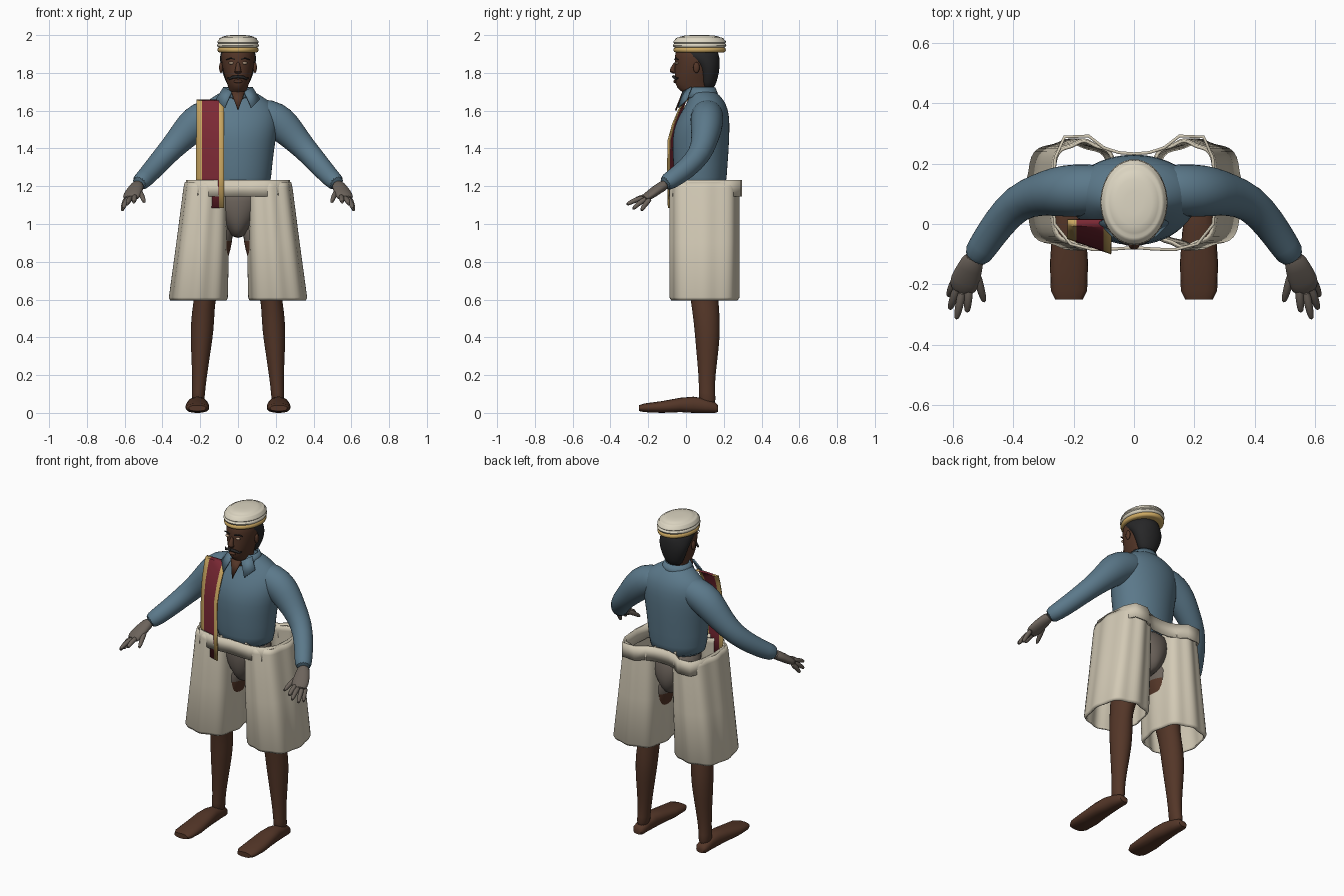
import bpy, bmesh, math
from mathutils import Vector

cube = bpy.data.objects.get("Cube")
if cube:
    bpy.data.objects.remove(cube, do_unlink=True)


def material(name, *rgb):
    m = bpy.data.materials.new(name)
    m.use_nodes = True
    m.diffuse_color = (*rgb, 1)
    shader = m.node_tree.nodes["Principled BSDF"]
    shader.inputs["Base Color"].default_value = (*rgb, 1)
    shader.inputs["Roughness"].default_value = 0.8
    return m


SHIRT = material("shirt blue", .105, .19, .255)
CLOTH = material("trouser cream", .65, .59, .465)
HAT = material("hat cream", .72, .67, .54)
GOLD = material("gold trim", .6, .39, .12)
RED = material("sash red", .2, .022, .035)
SKIN = material("brown skin", .088, .037, .021)
GREY = material("grey brown", .15, .125, .105)
HAIR = material("black hair", .02, .02, .021)
EYE = material("eye white", .5, .36, .25)

X, Y, Z = Vector((1, 0, 0)), Vector((0, 1, 0)), Vector((0, 0, 1))


def finish(name, bm, mats, mirror=False, smooth=0, thick=0):
    """Turn a bmesh into a shaded object with the usual modifiers."""
    bmesh.ops.recalc_face_normals(bm, faces=bm.faces)
    mesh = bpy.data.meshes.new(name)
    bm.to_mesh(mesh)
    bm.free()
    ob = bpy.data.objects.new(name, mesh)
    bpy.context.collection.objects.link(ob)
    for m in mats:
        mesh.materials.append(m)
    bpy.ops.object.select_all(action='DESELECT')
    ob.select_set(True)
    bpy.context.view_layer.objects.active = ob
    bpy.ops.object.shade_smooth_by_angle(angle=math.radians(50))
    if mirror:
        ob.modifiers.new("mirror", 'MIRROR').use_mirror_merge = False
    if thick:
        mod = ob.modifiers.new("thickness", 'SOLIDIFY')
        mod.thickness, mod.offset = thick, 0
    if smooth:
        ob.modifiers.new("smooth", 'SUBSURF').levels = smooth
        ob.modifiers["smooth"].render_levels = smooth
    return ob


def loft(name, rings, mat, axis=None, n=16, power=2, flute=0, caps=True, extra=(),
         rule=None, **kw):
    """Skin elliptical rings (centre, half width, half depth) along an axis or path."""
    bm = bmesh.new()
    loops = []
    centres = [Vector(r[0]) for r in rings]
    for i, (c, a, b) in enumerate(rings):
        t = axis or (centres[min(i + 1, len(rings) - 1)] - centres[max(i - 1, 0)]).normalized()
        u = X if t == Z else t.cross(Z).normalized()
        v = Y if t == Z else u.cross(t)
        loop = []
        for k in range(n):
            ang = math.tau * k / n
            co, si = math.cos(ang), math.sin(ang)
            f = (abs(co) ** power + abs(si) ** power) ** (-1 / power)
            f *= 1 + flute * math.cos(8 * ang)
            loop.append(bm.verts.new(centres[i] + u * (a * co * f) + v * (b * si * f)))
        loops.append(loop)
    for lo, hi in zip(loops, loops[1:]):
        for k in range(n):
            bm.faces.new((lo[k], lo[(k + 1) % n], hi[(k + 1) % n], hi[k]))
    if caps:
        bm.faces.new(loops[0])
        bm.faces.new(loops[-1])
    if rule:
        for f in bm.faces:
            f.material_index = rule(f.calc_center_median())
    return finish(name, bm, [mat, *extra], **kw)


def stack(name, rows, mat, **kw):
    """Loft upward from rows of (height, half width, front y, back y, x centre)."""
    rings = [((r[4] if len(r) > 4 else 0, (r[2] + r[3]) / 2, r[0]), r[1], (r[3] - r[2]) / 2)
             for r in rows]
    return loft(name, rings, mat, axis=Z, **kw)


def plate(name, points, mat, mirror=False):
    bm = bmesh.new()
    bm.faces.new([bm.verts.new(p) for p in points])
    return finish(name, bm, [mat], mirror=mirror, thick=.008)


def ball(name, at, size, mat, mirror=False):
    bm = bmesh.new()
    bmesh.ops.create_uvsphere(bm, u_segments=12, v_segments=8, radius=1)
    for v in bm.verts:
        v.co = Vector(at) + v.co * Vector(size)
    return finish(name, bm, [mat], mirror=mirror)


# Shirt body, collar and sleeves
stack("shirt", [(1.16, .168, -.055, .21), (1.23, .175, -.062, .215), (1.4, .192, -.075, .228),
                (1.5, .212, -.07, .232), (1.58, .215, -.035, .23), (1.64, .185, .005, .212),
                (1.68, .12, .02, .18), (1.71, .075, .02, .15)],
      SHIRT, n=24, smooth=1)
stack("collar", [(1.67, .092, -.005, .172), (1.722, .068, .015, .15)],
      SHIRT, n=24, caps=False, thick=.01)
plate("collar_flap", [(.032, -.015, 1.7), (.075, .03, 1.725), (.115, .005, 1.66),
                      (.07, -.04, 1.615)], SHIRT, mirror=True)
plate("open_neck", [(-.036, -.016, 1.7), (.036, -.016, 1.7), (0, -.055, 1.6)], SKIN)
loft("sleeve", [((.02, .115, 1.6), .05, .04), ((.1, .115, 1.59), .085, .085),
                ((.2, .11, 1.555), .09, .098), ((.255, .108, 1.505), .084, .09),
                ((.31, .098, 1.445), .072, .074), ((.385, .075, 1.365), .062, .062),
                ((.45, 0, 1.29), .056, .056), ((.5, -.075, 1.235), .05, .05),
                ((.53, -.12, 1.21), .047, .044)], SHIRT, mirror=True, smooth=1)

# Hands
WRIST = Vector((.525, -.1, 1.215))
loft("palm", [(WRIST, .034, .03), ((.542, -.145, 1.188), .042, .027),
              ((.56, -.19, 1.155), .052, .025), ((.572, -.228, 1.13), .042, .018)],
     GREY, mirror=True, smooth=1)
fingers = {"thumb": ((.525, -.15, 1.18), (.494, -.262, 1.11)),
           "index_finger": ((.545, -.205, 1.15), (.552, -.295, 1.11)),
           "middle_finger": ((.566, -.215, 1.142), (.588, -.318, 1.1)),
           "ring_finger": ((.583, -.205, 1.138), (.61, -.285, 1.075)),
           "little_finger": ((.592, -.185, 1.138), (.614, -.24, 1.066))}
for name, (base, tip) in fingers.items():
    base, tip = Vector(base), Vector(tip)
    knuckle = base.lerp(tip, .6) + Z * .008
    loft(name, [(base, .017, .016), (knuckle, .015, .015), (tip, .01, .01)],
         GREY, n=8, mirror=True, smooth=1)

# Head, face and hair
stack("head", [(1.58, .06, .02, .13), (1.67, .054, .01, .13), (1.7, .046, -.02, .13),
               (1.718, .05, -.05, .135), (1.76, .064, -.062, .14), (1.81, .08, -.06, .155),
               (1.86, .089, -.06, .165), (1.9, .09, -.06, .165), (1.94, .08, -.05, .15)],
      SKIN, n=20, smooth=1)
stack("hair", [(1.71, .042, .085, .145), (1.75, .064, .075, .162), (1.8, .084, .068, .176),
               (1.85, .096, .045, .18), (1.885, .097, -.03, .178), (1.93, .092, -.06, .17)],
      HAIR, n=20, smooth=1)
loft("nose", [((0, -.055, 1.86), .01, .008), ((0, -.07, 1.825), .013, .014),
              ((0, -.072, 1.806), .021, .018), ((0, -.06, 1.796), .017, .012)],
     SKIN, axis=Z, n=10, smooth=1)
ball("ear", (.09, .055, 1.828), (.01, .017, .029), SKIN, mirror=True)
ball("eye", (.036, -.05, 1.852), (.014, .009, .007), EYE, mirror=True)
ball("lips", (0, -.058, 1.755), (.024, .009, .009), SKIN)
loft("eyebrow", [((.016, -.06, 1.872), .003, .003), ((.04, -.055, 1.878), .004, .004),
                 ((.062, -.042, 1.87), .003, .003)], HAIR, n=6, mirror=True)
loft("moustache", [((0, -.066, 1.78), .008, .008), ((.028, -.062, 1.777), .008, .008),
                   ((.046, -.052, 1.768), .006, .006), ((.056, -.042, 1.774), .003, .003)],
     HAIR, n=8, mirror=True)


# Tiered round cap with a gold rim
def cap_part(name, profile, mat):
    loft(name, [((0, .072, z), r, r * 1.28) for r, z in profile], mat, axis=Z, n=40)


cap_part("cap_rim", [(.098, 1.908), (.106, 1.912), (.109, 1.922), (.106, 1.932), (.098, 1.936)], GOLD)
cap_part("cap", [(.1, 1.933), (.108, 1.938), (.111, 1.946), (.107, 1.954), (.104, 1.956),
                 (.109, 1.961), (.108, 1.969), (.102, 1.974), (.1, 1.981), (.092, 1.987),
                 (.086, 1.987), (.08, 1.992), (.06, 1.998), (.03, 2)], HAT)

# Sash hanging from the right shoulder, gold along both edges; the lower rows turn outward
bm = bmesh.new()
drop = [(.015, 1.655, 0), (-.01, 1.65, .05), (-.04, 1.6, .15), (-.07, 1.53, .25),
        (-.095, 1.44, .35), (-.097, 1.25, .35), (-.093, 1.085, .35)]
grid = [[bm.verts.new((x, y - turn * (x + .075), z)) for x in (-.22, -.19, -.1, -.075)]
        for y, z, turn in drop]
for a, b in zip(grid, grid[1:]):
    for k in range(3):
        face = bm.faces.new((a[k], a[k + 1], b[k + 1], b[k]))
        face.material_index = 0 if k == 1 else 1
finish("sash", bm, [RED, GOLD], thick=.007)

# Wide fluted trouser legs, open at both ends
stack("trouser_leg", [(.597, .14, -.068, .262, .21), (.612, .146, -.076, .272, .21),
                      (.9, .13, -.076, .272, .187), (1.19, .113, -.076, .272, .167),
                      (1.22, .108, -.07, .268, .165)],
      CLOTH, n=64, power=2.6, flute=.035, caps=False, mirror=True, thick=.01)

# Waistband following both trouser legs
half = [(0, -.078), (.07, -.083), (.135, -.085), (.21, -.066), (.262, 0), (.27, .1),
        (.26, .22), (.23, .288), (.15, .291), (.1, .252), (.05, .236), (0, .232)]
outline = half + [(-x, y) for x, y in half[-2:0:-1]]
bm = bmesh.new()
rows = [[bm.verts.new((x, y, z)) for x, y in outline] for z in (1.145, 1.232)]
for k in range(len(outline)):
    j = (k + 1) % len(outline)
    bm.faces.new((rows[0][k], rows[0][j], rows[1][j], rows[1][k]))
finish("waistband", bm, [CLOTH], thick=.01)

# Undershorts, legs and feet
stack("undershorts", [(.925, .03, .03, .17), (.97, .06, -.01, .215), (1.04, .115, -.035, .235),
                      (1.12, .15, -.04, .225), (1.2, .155, -.035, .195)],
      GREY, n=20, smooth=1)
stack("leg", [(.04, .036, .065, .165, .212), (.1, .034, .068, .152, .21), (.2, .04, .066, .156, .203),
              (.34, .054, .052, .175, .196), (.44, .063, .044, .182, .19), (.54, .061, .032, .178, .184),
              (.6, .058, .022, .172, .176), (.7, .07, .012, .18, .16), (.84, .083, .005, .195, .126),
              (.9, .085, 0, .2, .115), (1.02, .085, 0, .21, .1)],
      SKIN, extra=[GREY], rule=lambda c: int(c.z > .88), mirror=True, smooth=1)
foot = [(.17, .026, .006, .04), (.155, .036, 0, .055), (.1, .04, 0, .075), (.04, .046, 0, .086),
        (-.03, .056, .004, .08), (-.13, .063, 0, .062), (-.22, .06, .004, .05), (-.25, .045, .01, .04)]
loft("foot", [((.215, y, (lo + hi) / 2), w, (hi - lo) / 2) for y, w, lo, hi in foot],
     SKIN, axis=Y, power=2.6, mirror=True)
